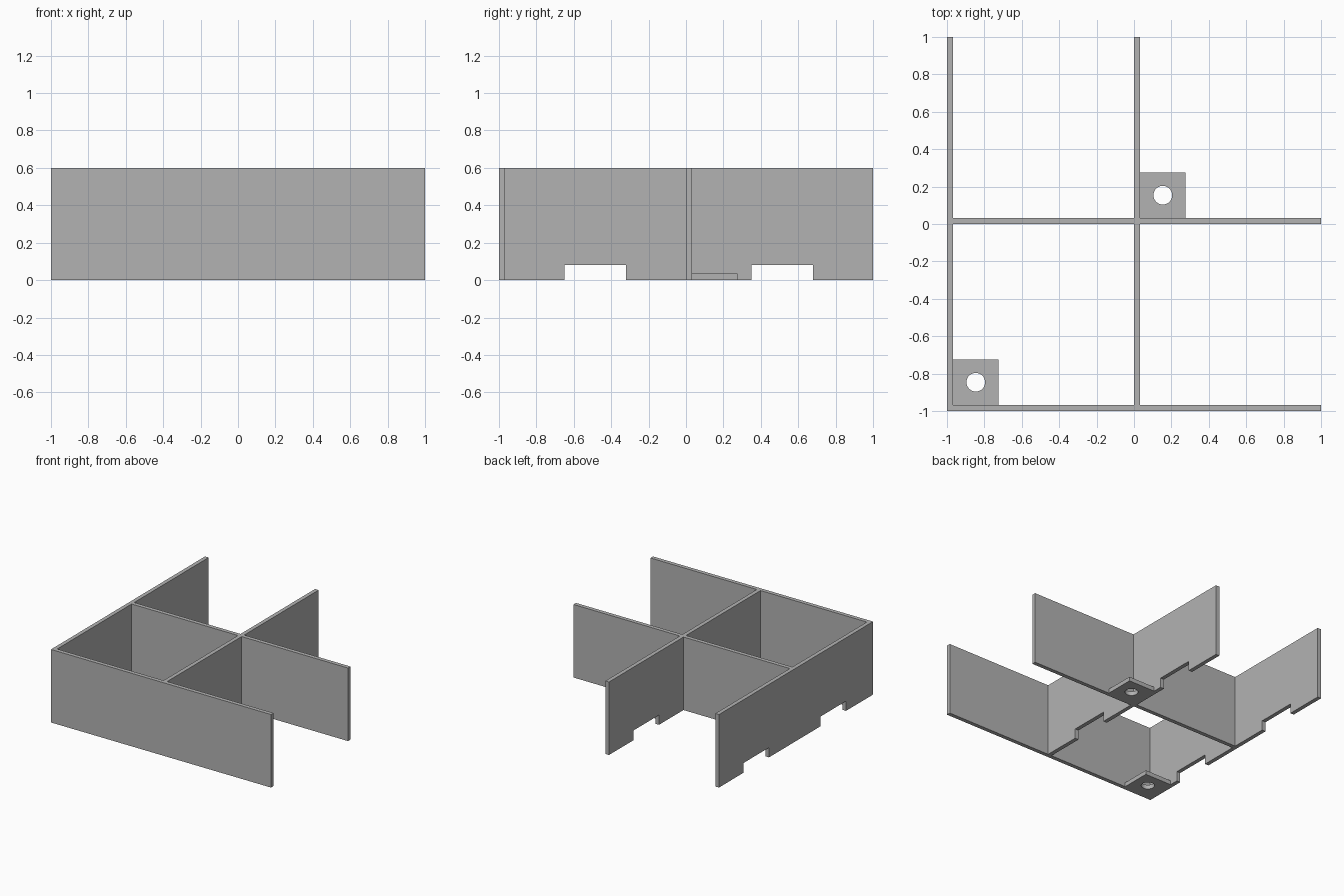
import bpy
import bmesh
import math
from mathutils import Matrix, Vector

cube = bpy.data.objects.get("Cube")
if cube:
    bpy.data.objects.remove(cube, do_unlink=True)

WALL = 0.033      # wall thickness
HEIGHT = 0.6
TAB = 0.275       # outer reach of a screw tab from its corner
TAB_THICK = 0.035
NOTCH_HEIGHT = 0.08

grey = bpy.data.materials.new("plain_grey")
grey.use_nodes = True
colour = (0.45, 0.45, 0.45, 1)
grey.diffuse_color = colour
grey.node_tree.nodes["Principled BSDF"].inputs["Base Color"].default_value = colour


def finish(name, bm):
    mesh = bpy.data.meshes.new(name)
    bmesh.ops.recalc_face_normals(bm, faces=bm.faces)
    bm.to_mesh(mesh)
    bm.free()
    obj = bpy.data.objects.new(name, mesh)
    mesh.materials.append(grey)
    bpy.context.collection.objects.link(obj)
    return obj


def box(name, low, high):
    bm = bmesh.new()
    low, high = Vector(low), Vector(high)
    bmesh.ops.create_cube(bm, size=1, matrix=Matrix.Translation((low + high) / 2)
                          @ Matrix.Diagonal((*(high - low), 1)))
    return finish(name, bm)


def cylinder(name, centre, radius, depth):
    bm = bmesh.new()
    bmesh.ops.create_cone(bm, cap_ends=True, segments=32, radius1=radius, radius2=radius,
                          depth=depth, matrix=Matrix.Translation(centre))
    return finish(name, bm)


def combine(base, other, operation):
    mod = base.modifiers.new(operation.lower(), 'BOOLEAN')
    mod.operation, mod.object, mod.solver = operation, other, 'EXACT'
    bpy.context.view_layer.objects.active = base
    bpy.ops.object.modifier_apply(modifier=mod.name)
    bpy.data.objects.remove(other, do_unlink=True)


def notched_wall(name, x):
    # Side profile with two notches along the bottom edge
    outline = [(-1, HEIGHT), (-1, 0)]
    for start in (-0.65, 0.35):
        end = start + 0.33
        outline += [(start, 0), (start, NOTCH_HEIGHT), (end, NOTCH_HEIGHT), (end, 0)]
    outline += [(1, 0), (1, HEIGHT)]
    bm = bmesh.new()
    face = bm.faces.new([bm.verts.new((x, y, z)) for y, z in outline])
    side = bmesh.ops.extrude_face_region(bm, geom=[face])
    moved = [v for v in side["geom"] if isinstance(v, bmesh.types.BMVert)]
    bmesh.ops.translate(bm, verts=moved, vec=(WALL, 0, 0))
    return finish(name, bm)


# Notched walls running front to back, joined by plain cross walls
frame = notched_wall("divider_frame", -1)
combine(frame, notched_wall("middle_wall", 0), 'UNION')
for name, y in (("front_wall", -1), ("cross_wall", 0)):
    combine(frame, box(name, (-1, y, 0), (1, y + WALL, HEIGHT)), 'UNION')

# Screw tabs in two inner corners, each with a round hole
for corner in (-1, 0):
    combine(frame, box("screw_tab", (corner, corner, 0),
                       (corner + TAB, corner + TAB, TAB_THICK)), 'UNION')
for corner in (-1, 0):
    centre = corner + (WALL + TAB) / 2
    combine(frame, cylinder("screw_hole", (centre, centre, 0), 0.05, 0.2), 'DIFFERENCE')

# Smooth hole walls, crisp edges elsewhere
bpy.ops.object.select_all(action='DESELECT')
frame.select_set(True)
bpy.context.view_layer.objects.active = frame
bpy.ops.object.shade_smooth_by_angle(angle=math.radians(30))
